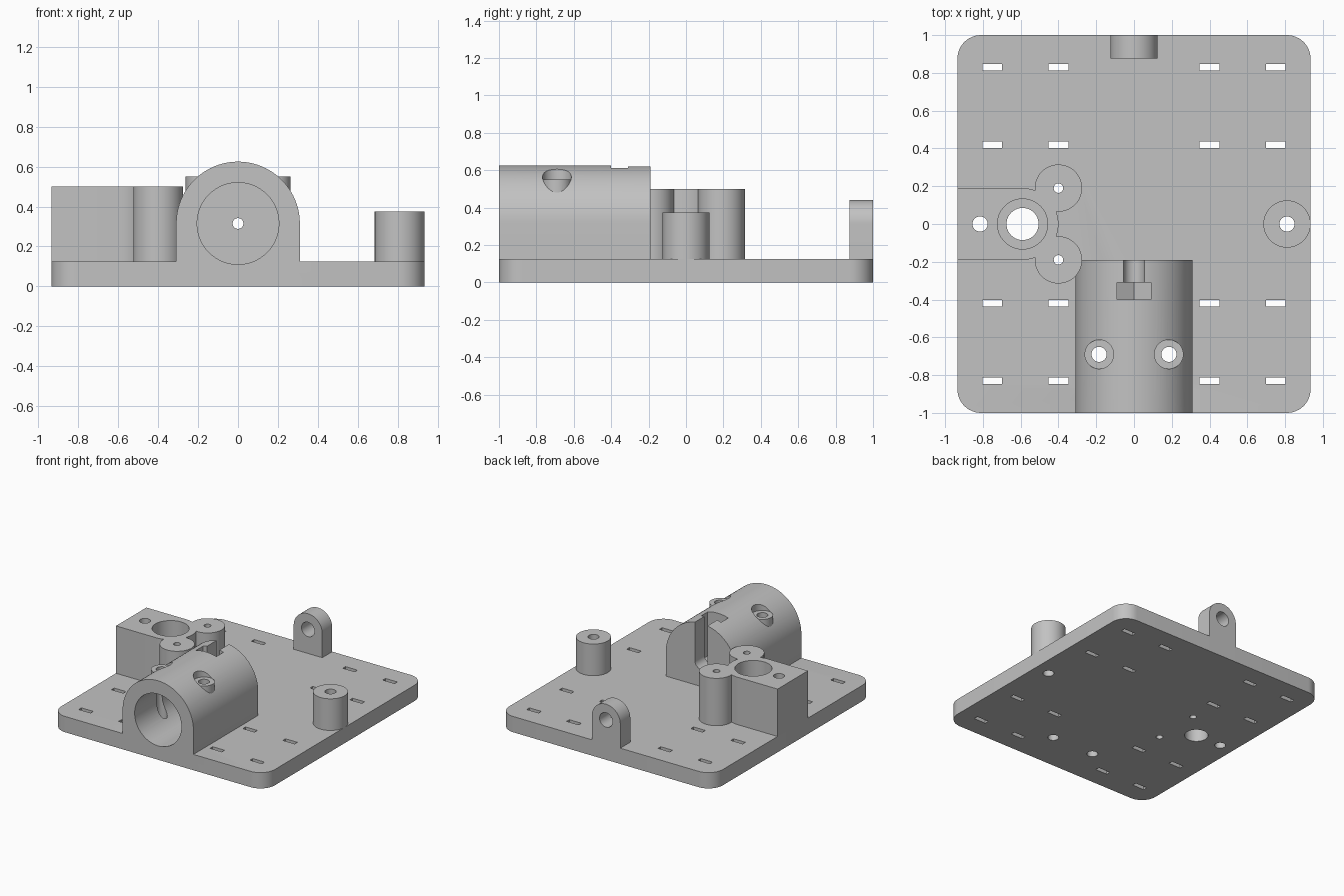
import bpy, bmesh
from math import sin, cos, pi, radians

cube = bpy.data.objects.get("Cube")
if cube:
    bpy.data.objects.remove(cube, do_unlink=True)

grey = bpy.data.materials.new("plain_grey")
grey.use_nodes = True
grey.diffuse_color = (0.54, 0.54, 0.54, 1)
grey.node_tree.nodes["Principled BSDF"].inputs["Base Color"].default_value = grey.diffuse_color


def arc(cx, cy, r, start=0, sweep=360, n=64):
    """Points along an arc; a full circle leaves out the repeated point."""
    count = n if sweep == 360 else n + 1
    angles = [radians(start + sweep * i / n) for i in range(count)]
    return [(cx + r * cos(a), cy + r * sin(a)) for a in angles]


def rect(x0, x1, y0, y1):
    return [(x0, y0), (x1, y0), (x1, y1), (x0, y1)]


def prism(name, points, lo, hi, axis="z"):
    """Extrude a profile along z (profile in x, y) or along y (profile in x, z)."""
    bm = bmesh.new()
    place = (lambda u, v, w: (u, v, w)) if axis == "z" else (lambda u, v, w: (u, w, v))
    bottom = [bm.verts.new(place(u, v, lo)) for u, v in points]
    top = [bm.verts.new(place(u, v, hi)) for u, v in points]
    bm.faces.new(bottom)
    bm.faces.new(top)
    for i in range(len(points)):
        j = (i + 1) % len(points)
        bm.faces.new((bottom[i], bottom[j], top[j], top[i]))
    bmesh.ops.recalc_face_normals(bm, faces=bm.faces)
    mesh = bpy.data.meshes.new(name)
    bm.to_mesh(mesh)
    bm.free()
    mesh.materials.append(grey)
    obj = bpy.data.objects.new(name, mesh)
    bpy.context.collection.objects.link(obj)
    return obj


def combine(part, operation, *args, **kwargs):
    """Boolean a temporary prism into a part."""
    tool = prism("helper", *args, **kwargs)
    tool.hide_render = True
    mod = part.modifiers.new("boolean", "BOOLEAN")
    mod.operation = operation
    mod.solver = "EXACT"
    mod.object = tool
    bpy.context.view_layer.objects.active = part
    bpy.ops.object.modifier_apply(modifier=mod.name)
    bpy.data.objects.remove(tool, do_unlink=True)


def join(part, *args, **kwargs):
    combine(part, "UNION", *args, **kwargs)


def cut(part, *args, **kwargs):
    combine(part, "DIFFERENCE", *args, **kwargs)


def drill(x, y, r, *parts):
    for part in parts:
        cut(part, arc(x, y, r, n=40), -0.1, 0.8)


HALF_W, DECK, AXIS_Z = 0.935, 0.125, 0.315

# Base plate with rounded corners and strap slots
corner = 0.125
outline = []
for sx, sy, start in ((1, 1, 0), (-1, 1, 90), (-1, -1, 180), (1, -1, 270)):
    outline += arc(sx * (HALF_W - corner), sy * (1 - corner), corner, start, 90, 12)
plate = prism("base_plate", outline, 0, DECK)
for x in (-0.75, -0.4, 0.4, 0.75):
    for y in (-0.83, -0.42, 0.42, 0.83):
        cut(plate, rect(x - 0.052, x + 0.052, y - 0.017, y + 0.017), -0.1, 0.3)

# Barrel housing with an arched top
barrel_r = 0.31
arch = arc(0, AXIS_Z, barrel_r, 0, 180, 48)
barrel = prism("barrel_housing", arch + [(-barrel_r, DECK), (barrel_r, DECK)], -1, -0.19, "y")

# Screw seats: a raised rim outside, a recess inside
for x in (-0.185, 0.185):
    seat = arc(x, -0.69, 0.077, n=40)
    join(barrel, seat, 0.35, 0.55)
    cut(barrel, seat, 0.55, 0.8)

# Bore, axial hole, rod slot and hexagonal nut pocket
for part in (barrel, plate):
    cut(part, arc(0, AXIS_Z, 0.205), -1.1, -0.5, "y")
cut(barrel, arc(0, AXIS_Z, 0.027, n=32), -0.6, -0.25, "y")
slot = arc(0, AXIS_Z, 0.055, 180, 180, 20) + [(0.055, 0.8), (-0.055, 0.8)]
cut(barrel, slot, -0.32, -0.1, "y")
nut = arc(0, AXIS_Z, 0.104, 210, 120, 2) + [(0.09, 0.8), (-0.09, 0.8)]
cut(barrel, nut, -0.4, -0.31, "y")
for x in (-0.185, 0.185):
    drill(x, -0.69, 0.04, barrel, plate)

# Side block: rectangle, round nose and two screw columns
block_x, block_top = -0.59, 0.5
block = prism("side_block",
              [(-HALF_W, 0.19), (-HALF_W, -0.19)] + arc(block_x, 0, 0.19, -90, 180, 40),
              DECK, block_top)
for y in (-0.19, 0.19):
    join(block, arc(-0.4, y, 0.125), DECK, block_top)
cut(block, arc(block_x, 0, 0.133), 0.0, 0.8)
drill(block_x, 0, 0.085, plate)
drill(-0.815, 0, 0.04, block, plate)
for y in (-0.19, 0.19):
    drill(-0.4, y, 0.025, block, plate)

# Round post on the opposite side
post = prism("round_post", arc(0.81, 0, 0.125), DECK, 0.375)
drill(0.81, 0, 0.04, post, plate)

# Rear lug with an eye on the barrel axis
lug_arch = arc(0, AXIS_Z, 0.125, 0, 180, 32)
lug = prism("rear_lug", lug_arch + [(-0.125, DECK), (0.125, DECK)], 0.875, 1, "y")
cut(lug, arc(0, AXIS_Z, 0.057, n=40), 0.8, 1.1, "y")

# Smooth the curved walls and keep the edges sharp
for part in (plate, barrel, block, post, lug):
    bpy.ops.object.select_all(action="DESELECT")
    part.select_set(True)
    bpy.context.view_layer.objects.active = part
    bpy.ops.object.shade_smooth_by_angle(angle=radians(30))
